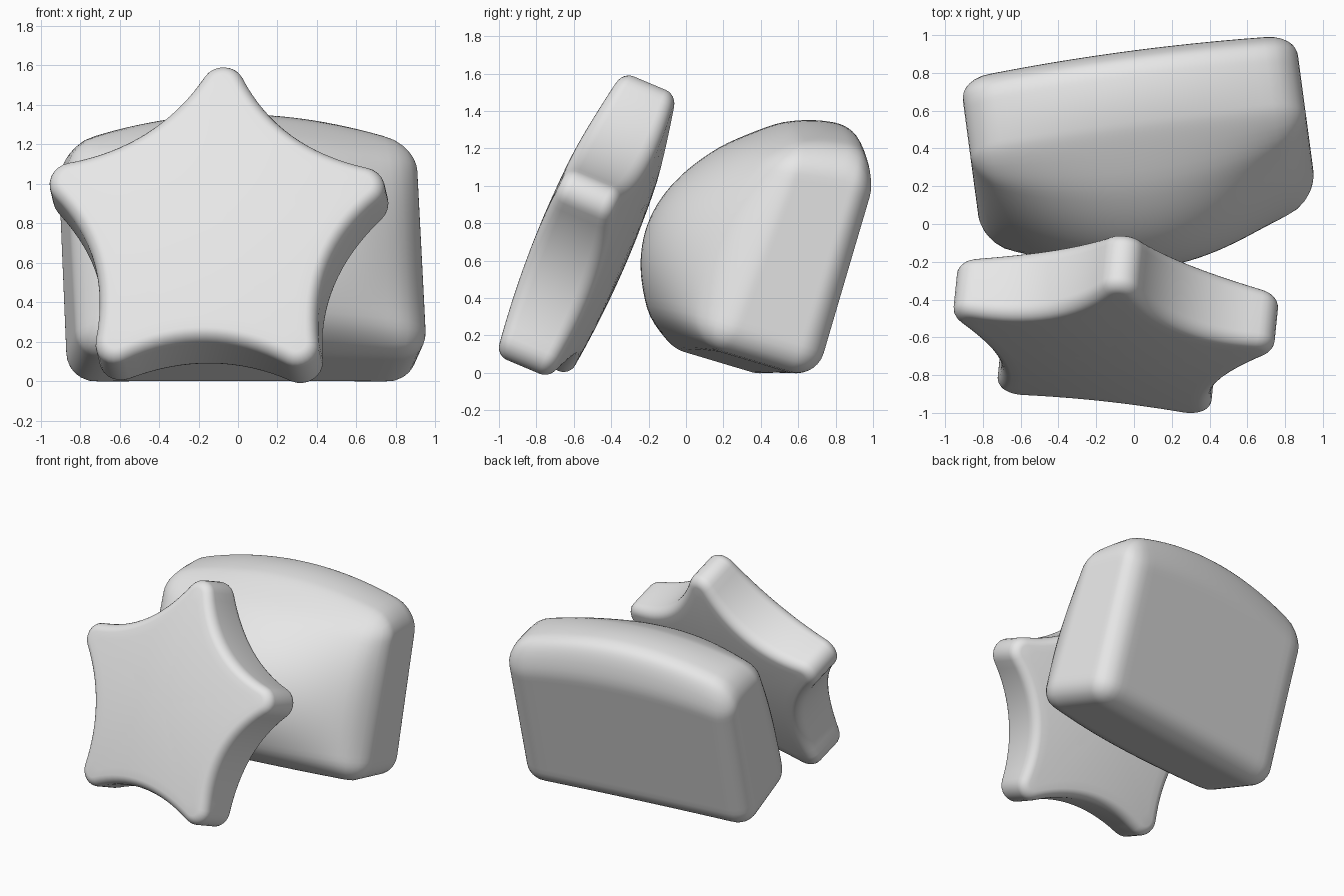
import bpy, bmesh
from math import sin, cos, pi, radians
from mathutils import Vector, Matrix

cube = bpy.data.objects.get("Cube")
if cube:
    bpy.data.objects.remove(cube, do_unlink=True)

gray = bpy.data.materials.new("light_gray")
gray.use_nodes = True
gray.diffuse_color = (0.8, 0.8, 0.8, 1)
gray.node_tree.nodes["Principled BSDF"].inputs["Base Color"].default_value = (0.8, 0.8, 0.8, 1)


def finish(bm, name, matrix):
    """Turn a bmesh into a smooth shaded gray object."""
    bmesh.ops.recalc_face_normals(bm, faces=bm.faces)
    bm.transform(matrix)
    mesh = bpy.data.meshes.new(name)
    bm.to_mesh(mesh)
    bm.free()
    mesh.materials.append(gray)
    obj = bpy.data.objects.new(name, mesh)
    bpy.context.collection.objects.link(obj)
    for poly in mesh.polygons:
        poly.use_smooth = True
    return obj


def pose(location, yaw, lean, roll=0):
    return (Matrix.Translation(location) @ Matrix.Rotation(radians(yaw), 4, 'Z')
            @ Matrix.Rotation(radians(lean), 4, 'X') @ Matrix.Rotation(radians(roll), 4, 'Z'))


def star_outline(radius, tip, spread, arc_steps=8, valley_steps=16):
    """Five rounded tips joined by curved valleys."""
    points = []
    for arm in range(5):
        a0 = pi / 2 + arm * 2 * pi / 5
        a1 = a0 + 2 * pi / 5
        centre = Vector((cos(a0), sin(a0))) * (radius - tip)
        for i in range(arc_steps + 1):
            a = a0 - spread + 2 * spread * i / arc_steps
            points.append(centre + tip * Vector((cos(a), sin(a))))
        # Valley control point: where the tip tangent meets the valley axis
        start = points[-1]
        end = Vector((cos(a1), sin(a1))) * (radius - tip)
        end += tip * Vector((cos(a1 - spread), sin(a1 - spread)))
        axis = Vector((cos((a0 + a1) / 2), sin((a0 + a1) / 2)))
        tangent = Vector((-sin(a0 + spread), cos(a0 + spread)))
        side = axis.orthogonal()
        control = start - tangent * (start.dot(side) / tangent.dot(side))
        for i in range(1, valley_steps):
            t = i / valley_steps
            points.append(start * (1 - t) ** 2 + control * 2 * t * (1 - t) + end * t * t)
    return points


def build_star(radius=0.893, half=0.155, edge=0.06, dome=0.075):
    """Star slab with rounded edges and faces that swell toward the middle."""
    outline = star_outline(radius, 0.11, radians(62))
    n = len(outline)
    normals = []
    for i in range(n):
        d = (outline[(i + 1) % n] - outline[i - 1]).normalized()
        normals.append(Vector((d.y, -d.x)))

    # Half profile of (inset, scale, height), mirrored for the back
    front = [(edge * (1 - cos(a)), 1, half - edge + edge * sin(a))
             for a in (pi / 2 * i / 6 for i in range(7))]
    front += [(edge, s, half) for s in (0.9, 0.75, 0.55, 0.35, 0.15)]
    profile = [(i, s, -z) for i, s, z in reversed(front)] + front

    bm = bmesh.new()
    rings = []
    for inset, s, z in profile:
        ring = []
        for p, nrm in zip(outline, normals):
            q = (p - nrm * inset) * s
            swell = dome * (1 - q.length_squared / radius ** 2)
            ring.append(bm.verts.new((q.x, q.y, z * (1 + swell / half))))
        rings.append(ring)
    for low, high in zip(rings, rings[1:]):
        for i in range(n):
            j = (i + 1) % n
            bm.faces.new((low[i], low[j], high[j], high[i]))
    bm.faces.new(rings[0])
    bm.faces.new(rings[-1])
    return bm


def build_block(width=1.79, depth=0.66, height=1.22, r=0.15):
    """Rounded box with a bulging front and a crested top that falls to front and back."""
    size = Vector((width, depth, height)) / 2
    bm = bmesh.new()
    bmesh.ops.create_cube(bm, size=2)
    bmesh.ops.subdivide_edges(bm, edges=bm.edges[:], cuts=31, use_grid_fill=True)
    for v in bm.verts:
        p = Vector([c * s for c, s in zip(v.co, size)])
        core = Vector([max(r - s, min(s - r, c)) for c, s in zip(p, size)])
        p = core + (p - core).normalized() * r
        u = p.x / size.x
        t = (size.y - p.y) / depth
        z = p.z + size.z
        up = z / height
        across = 1 - u * u
        rise = max(0, 1 - ((z - 0.59) / 0.67) ** 2)
        bulge = 0.4 * across * rise - 0.12 * up
        crest = 0.17 * across * (1 - (t - 0.4) ** 2)
        fall = 0.1 * t * t + 0.1 * max(0, 1 - t / 0.35) ** 2
        v.co = (p.x, p.y - size.y - bulge * t, z + (crest - fall) * up ** 2)
    return bm


finish(build_star(), "leaning_star", pose((-0.11, -0.535, 0.725), -5.8, 67.3, -1))
finish(build_block(), "domed_block", pose((0.005, 0.595, -0.04), 7.6, -16.5))
